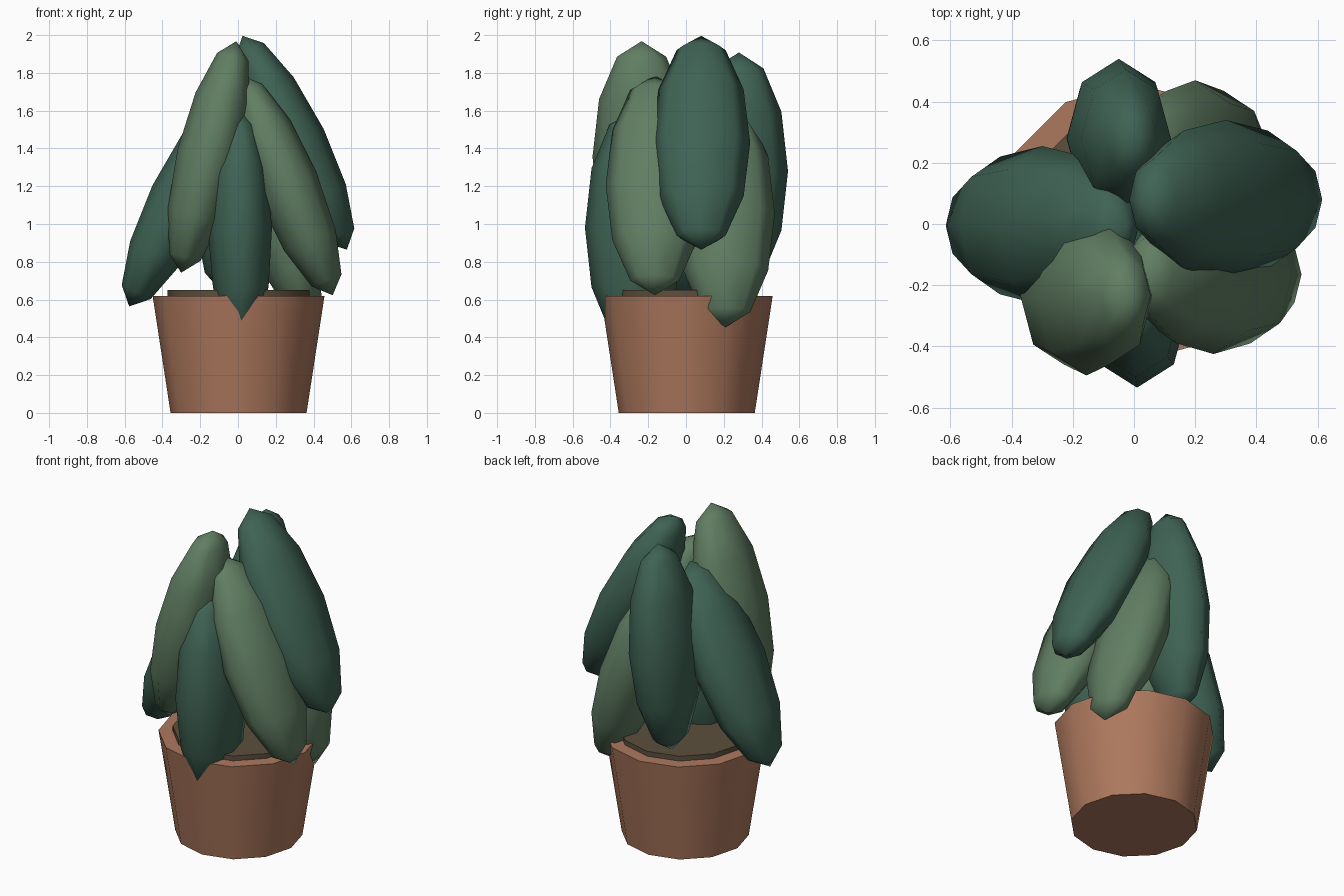
import bpy
from math import radians

if "Cube" in bpy.data.objects:
    bpy.data.objects.remove(bpy.data.objects["Cube"])


def material(name, rgb):
    m = bpy.data.materials.new(name)
    m.diffuse_color = (*rgb, 1)
    m.use_nodes = True
    m.node_tree.nodes["Principled BSDF"].inputs["Base Color"].default_value = m.diffuse_color
    return m


def finish(name, mat, angle):
    ob = bpy.context.object
    ob.name = name
    ob.data.materials.append(mat)
    bpy.ops.object.transform_apply(location=False, rotation=True, scale=True)
    bpy.ops.object.shade_smooth_by_angle(angle=radians(angle))
    return ob


terracotta = material("terracotta", (0.42, 0.19, 0.11))
earth = material("earth", (0.107, 0.078, 0.047))
greens = [material("dark_green", (0.05, 0.125, 0.09)),
          material("light_green", (0.12, 0.21, 0.125))]

# Tapered pot
bpy.ops.mesh.primitive_cone_add(vertices=12, radius1=0.36, radius2=0.455,
                                depth=0.62, location=(0.003, 0.004, 0.31))
finish("pot", terracotta, 40)

# Soil disc standing just above the rim
bpy.ops.mesh.primitive_cylinder_add(vertices=12, radius=0.375, depth=0.05,
                                    location=(0.003, 0.004, 0.625))
finish("soil", earth, 40)

# Leaves spiral upwards; each leans in towards the middle along x
centres = [(0.01, -0.275), (0.20, 0.21), (-0.30, -0.005), (0.26, -0.165),
           (-0.05, 0.28), (-0.155, -0.235), (0.30, 0.08)]
for i, (x, y) in enumerate(centres):
    bpy.ops.mesh.primitive_uv_sphere_add(
        segments=8, ring_count=6, radius=1,
        location=(x, y, 0.98 + 0.075 * i),
        rotation=(0, radians(-26) * x / 0.3, 0), scale=(0.17, 0.26, 0.63))
    finish(f"leaf_{i + 1}", greens[i % 2], 80)
